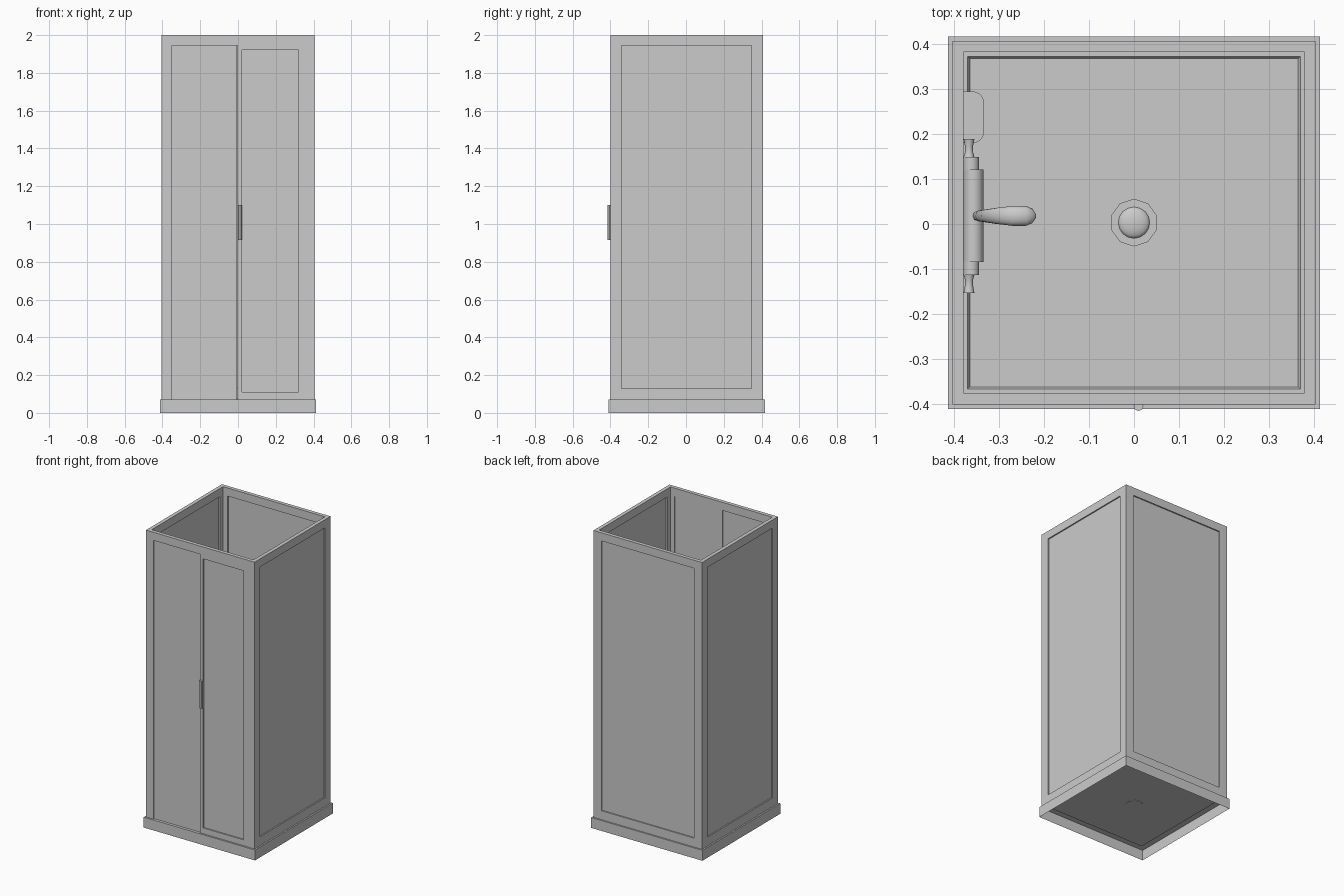
import bpy, bmesh, math
from mathutils import Matrix, Vector

if "Cube" in bpy.data.objects:
    bpy.data.objects.remove(bpy.data.objects["Cube"])

CY = 0.003          # cabin centre in y
OUT, INN = 0.404, 0.379
MID = (OUT + INN) / 2


def finish(name, bm, smooth=False):
    bmesh.ops.recalc_face_normals(bm, faces=bm.faces)
    me = bpy.data.meshes.new(name)
    bm.to_mesh(me)
    bm.free()
    ob = bpy.data.objects.new(name, me)
    bpy.context.collection.objects.link(ob)
    if smooth:
        activate(ob)
        bpy.ops.object.shade_smooth_by_angle(angle=math.radians(40))
    return ob


def activate(ob):
    bpy.ops.object.select_all(action='DESELECT')
    ob.select_set(True)
    bpy.context.view_layer.objects.active = ob


def box(name, x, y, z):
    bm = bmesh.new()
    bmesh.ops.create_cube(bm, size=1)
    for v in bm.verts:
        v.co = Vector([(r[0] + r[1]) / 2 + c * (r[1] - r[0]) for c, r in zip(v.co, (x, y, z))])
    return finish(name, bm)


def cut(target, x, y, z):
    cutter = box("cutter", x, y, z)
    cutter.hide_render = True
    mod = target.modifiers.new("cut", 'BOOLEAN')
    mod.operation, mod.solver, mod.object = 'DIFFERENCE', 'EXACT', cutter
    activate(target)
    bpy.ops.object.modifier_apply(modifier=mod.name)
    bpy.data.objects.remove(cutter)


def turned(name, profile, origin, axis='Z', sides=24, phase=0.0):
    """Revolve (radius, height) pairs around an axis through origin."""
    bm = bmesh.new()
    rings = []
    for r, h in profile:
        ring = []
        for i in range(sides):
            a = phase + math.tau * i / sides
            p = Vector((r * math.cos(a), r * math.sin(a), h))
            if axis == 'Y':
                p = Vector((p.x, p.z, p.y))
            ring.append(bm.verts.new(p + Vector(origin)))
        rings.append(ring)
    for a, b in zip(rings, rings[1:]):
        for i in range(sides):
            j = (i + 1) % sides
            bm.faces.new((a[i], a[j], b[j], b[i]))
    bm.faces.new(rings[0])
    bm.faces.new(rings[-1])
    return finish(name, bm, sides > 12)


# shower tray: open underneath, with a shallow sunken floor
bm = bmesh.new()
loops = []
for half, z in ((0.414, 0), (0.414, 0.07), (0.37, 0.07), (0.365, 0.06)):
    loops.append([bm.verts.new((sx * half, CY + sy * half, z))
                  for sx, sy in ((-1, -1), (1, -1), (1, 1), (-1, 1))])
for a, b in zip(loops, loops[1:]):
    for i in range(4):
        j = (i + 1) % 4
        bm.faces.new((a[i], a[j], b[j], b[i]))
bm.faces.new(loops[-1])
finish("shower_tray", bm)

# drain ring and dome
turned("drain_ring", [(0.053, 0.058), (0.053, 0.065)], (0, CY, 0), sides=10, phase=math.pi / 2)
turned("drain_dome", [(0.035 * math.cos(t), 0.065 + 0.012 * math.sin(t))
                      for t in (0, 0.3, 0.6, 0.9, 1.2, 1.5)], (0, CY, 0), sides=16)

# cabin frame: square tube with window openings
frame = box("cabin_frame", (-OUT, OUT), (CY - OUT, CY + OUT), (0.07, 2.0))
cut(frame, (-INN, INN), (CY - INN, CY + INN), (0, 2.1))
cut(frame, (-0.6, 0.6), (CY - 0.345, CY + 0.345), (0.13, 1.945))
cut(frame, (-0.345, 0.345), (CY, CY + 0.6), (0.13, 1.945))
cut(frame, (-0.35, 0.35), (CY - 0.6, CY), (0.0, 1.945))

# side, back and fixed front panes, set in the middle of the frame
T = 0.004
for side, s in (("left", -1), ("right", 1)):
    x = s * MID
    box(side + "_pane", (x - T, x + T), (CY - 0.345, CY + 0.345), (0.13, 1.945))
box("back_pane", (-0.345, 0.345), (CY + MID - T, CY + MID + T), (0.13, 1.945))
box("front_fixed_pane", (-0.35, -0.006), (CY - MID - T, CY - MID + T), (0.07, 1.945))

# door leaf with its own pane
door = box("door_frame", (-0.003, 0.35), (CY - OUT, CY - OUT + 0.019), (0.071, 1.945))
cut(door, (0.022, 0.32), (CY - 0.6, CY), (0.11, 1.92))
box("door_pane", (0.022, 0.32), (CY - MID - T, CY - MID + T), (0.11, 1.92))

# door handle
turned("door_handle", [(0.011, 0.915), (0.011, 1.10)], (0.010, CY - 0.408, 0), sides=8)

# mixer bar with collars and flared end knobs
ZM, YM = 1.10, 0.018
turned("mixer_bar", [(0.022, -0.103), (0.022, 0.103)], (-0.357, YM, ZM), 'Y')
for end, s in (("front", -1), ("back", 1)):
    turned(end + "_mixer_collar", [(0.0175, s * 0.10), (0.0175, s * 0.131)], (-0.362, YM, ZM), 'Y')
    turned(end + "_mixer_knob", [(0.012, s * 0.131), (0.009, s * 0.142), (0.009, s * 0.155),
                                 (0.012, s * 0.171)], (-0.367, YM, ZM), 'Y', 16)

# hand shower: steep handle bending to a flatter head
path = [(-0.352, 1.12, 0.010), (-0.345, 1.20, 0.012), (-0.332, 1.27, 0.014), (-0.305, 1.315, 0.018),
        (-0.27, 1.33, 0.022), (-0.24, 1.328, 0.022), (-0.226, 1.325, 0.016), (-0.219, 1.322, 0.005)]
bm = bmesh.new()
rings = []
for k, (x, z, r) in enumerate(path):
    p, q = path[max(k - 1, 0)], path[min(k + 1, len(path) - 1)]
    t = Vector((q[0] - p[0], 0, q[1] - p[1])).normalized()
    n = Vector((-t.z, 0, t.x))
    rings.append([bm.verts.new(Vector((x, YM, z)) + n * (0.6 * r * math.cos(a)) + Vector((0, r * math.sin(a), 0)))
                  for a in (math.tau * i / 16 for i in range(16))])
for a, b in zip(rings, rings[1:]):
    for i in range(16):
        j = (i + 1) % 16
        bm.faces.new((a[i], a[j], b[j], b[i]))
bm.faces.new(rings[0])
bm.faces.new(rings[-1])
finish("hand_shower", bm, True)

# soap shelf with rounded outer corners
R = 0.025
outline = [(-0.38, 0.18), (-0.38, 0.295)]
for cy, start in ((0.295 - R, math.pi / 2), (0.18 + R, 0)):
    outline += [(-0.334 - R + R * math.cos(start - i * math.pi / 10),
                 cy + R * math.sin(start - i * math.pi / 10)) for i in range(6)]
bm = bmesh.new()
face = bm.faces.new([bm.verts.new((x, y, 0.95)) for x, y in outline])
ext = bmesh.ops.extrude_face_region(bm, geom=[face])
bmesh.ops.translate(bm, vec=(0, 0, 0.02),
                    verts=[g for g in ext["geom"] if isinstance(g, bmesh.types.BMVert)])
finish("soap_shelf", bm, True)
